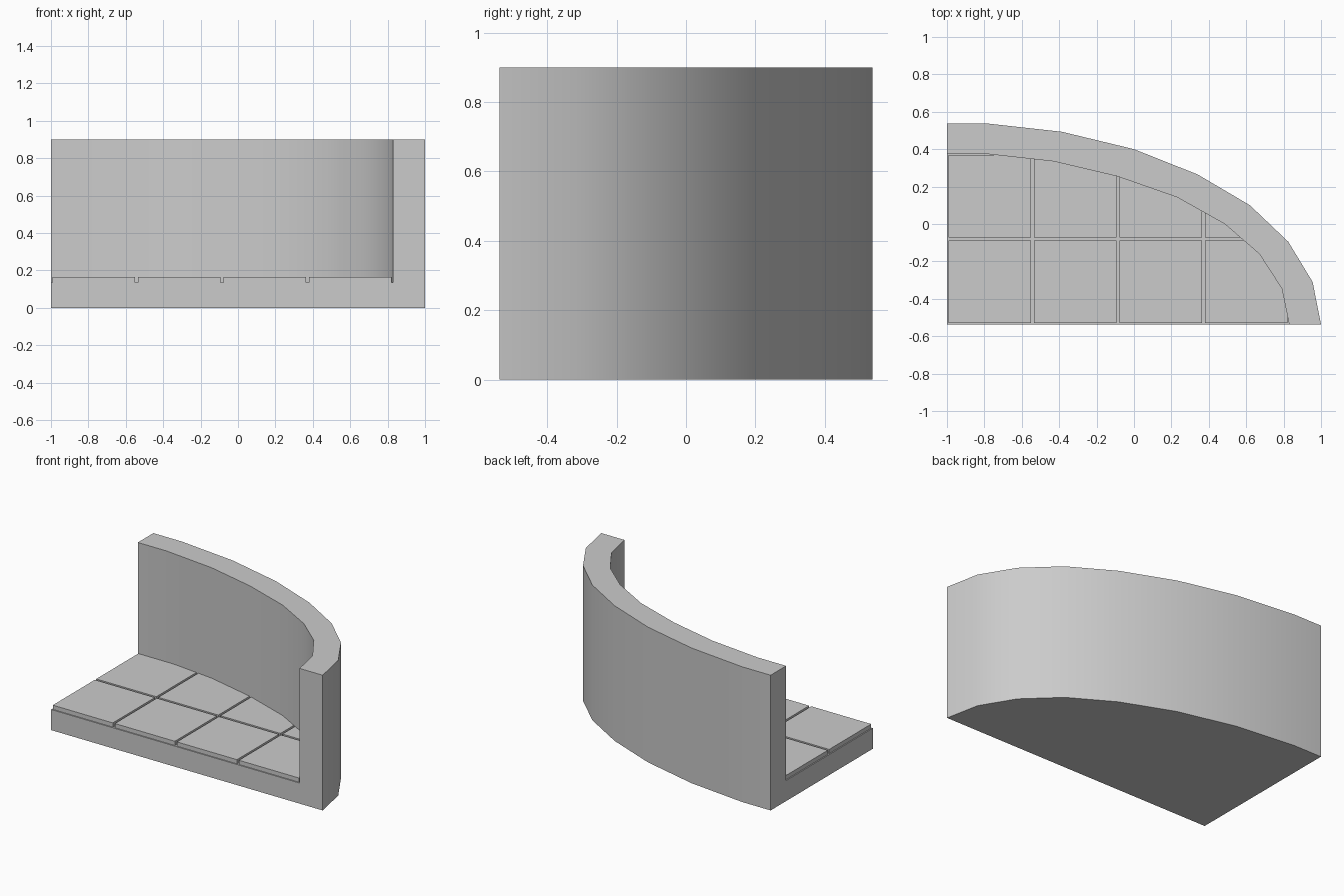
import bpy
import bmesh
import math
from mathutils import Vector

cube = bpy.data.objects.get("Cube")
if cube:
    bpy.data.objects.remove(cube, do_unlink=True)

BACK, FRONT, LEFT = 0.538, -0.538, -1.0
SLAB_TOP, TILE_TOP, WALL_TOP = 0.137, 0.165, 0.9
PITCH, GAP = 0.457, 0.0075

stone = bpy.data.materials.new("grey_stone")
stone.use_nodes = True
GREY = (0.6, 0.6, 0.6, 1.0)
stone.diffuse_color = GREY
stone.node_tree.nodes["Principled BSDF"].inputs["Base Color"].default_value = GREY

# Outer and inner curves of the wall, from the back to the front
outer = [(LEFT, BACK), (-0.79, BACK), (-0.385, 0.493), (0.0, 0.4), (0.34, 0.265),
         (0.62, 0.1), (0.825, -0.095), (0.955, -0.31), (1.0, FRONT)]
inner = [(LEFT, 0.375), (-0.79, 0.375), (-0.43, 0.335), (-0.09, 0.255), (0.23, 0.143),
         (0.485, 0.0), (0.67, -0.16), (0.79, -0.345), (0.83, FRONT)]
corner = (LEFT, FRONT)


def finish(name, bm, smooth=False):
    bmesh.ops.recalc_face_normals(bm, faces=bm.faces)
    mesh = bpy.data.meshes.new(name)
    bm.to_mesh(mesh)
    bm.free()
    mesh.materials.append(stone)
    obj = bpy.data.objects.new(name, mesh)
    bpy.context.collection.objects.link(obj)
    if smooth:
        bpy.ops.object.select_all(action="DESELECT")
        obj.select_set(True)
        bpy.context.view_layer.objects.active = obj
        bpy.ops.object.shade_smooth_by_angle(angle=math.radians(30))
    return obj


def raise_up(bm, faces, height):
    new = bmesh.ops.extrude_face_region(bm, geom=faces)["geom"]
    verts = [v for v in new if isinstance(v, bmesh.types.BMVert)]
    bmesh.ops.translate(bm, vec=(0, 0, height), verts=verts)


def flat_face(bm, points, z):
    return bm.faces.new([bm.verts.new((x, y, z)) for x, y in points])


# Slab and wall as one solid: wall ring and floor share the inner curve
bm = bmesh.new()
low_out = [bm.verts.new((x, y, 0)) for x, y in outer]
top_out = [bm.verts.new((x, y, WALL_TOP)) for x, y in outer]
top_in = [bm.verts.new((x, y, WALL_TOP)) for x, y in inner]
low_in = [bm.verts.new((x, y, SLAB_TOP)) for x, y in inner]
for a, b in ((low_out, top_out), (top_out, top_in), (top_in, low_in)):
    for i in range(len(outer) - 1):
        bm.faces.new((a[i], a[i + 1], b[i + 1], b[i]))
low_c = bm.verts.new((*corner, 0))
top_c = bm.verts.new((*corner, SLAB_TOP))
bm.faces.new(low_out + [low_c])
bm.faces.new(low_in + [top_c])
for end in (0, -1):
    bm.faces.new((low_out[end], top_out[end], top_in[end], low_in[end], top_c, low_c))
finish("curved_wall_and_slab", bm, smooth=True)

# Floor tiles: the floor outline trimmed to each grid cell, then raised
for row in range(2):
    for col in range(4):
        x0, y0 = LEFT + col * PITCH, FRONT + row * PITCH
        bm = bmesh.new()
        flat_face(bm, inner + [corner], SLAB_TOP - 0.002)
        for point, normal in (((x0 + GAP, 0, 0), (-1, 0, 0)),
                              ((x0 + PITCH - GAP, 0, 0), (1, 0, 0)),
                              ((0, y0 + GAP, 0), (0, -1, 0)),
                              ((0, y0 + PITCH - GAP, 0), (0, 1, 0))):
            bmesh.ops.bisect_plane(bm, geom=bm.verts[:] + bm.edges[:] + bm.faces[:],
                                   plane_co=Vector(point), plane_no=Vector(normal),
                                   clear_outer=True)
        if bm.faces:
            raise_up(bm, bm.faces[:], TILE_TOP - SLAB_TOP + 0.002)
            finish(f"floor_tile_{row + 1}_{col + 1}", bm)
        else:
            bm.free()
